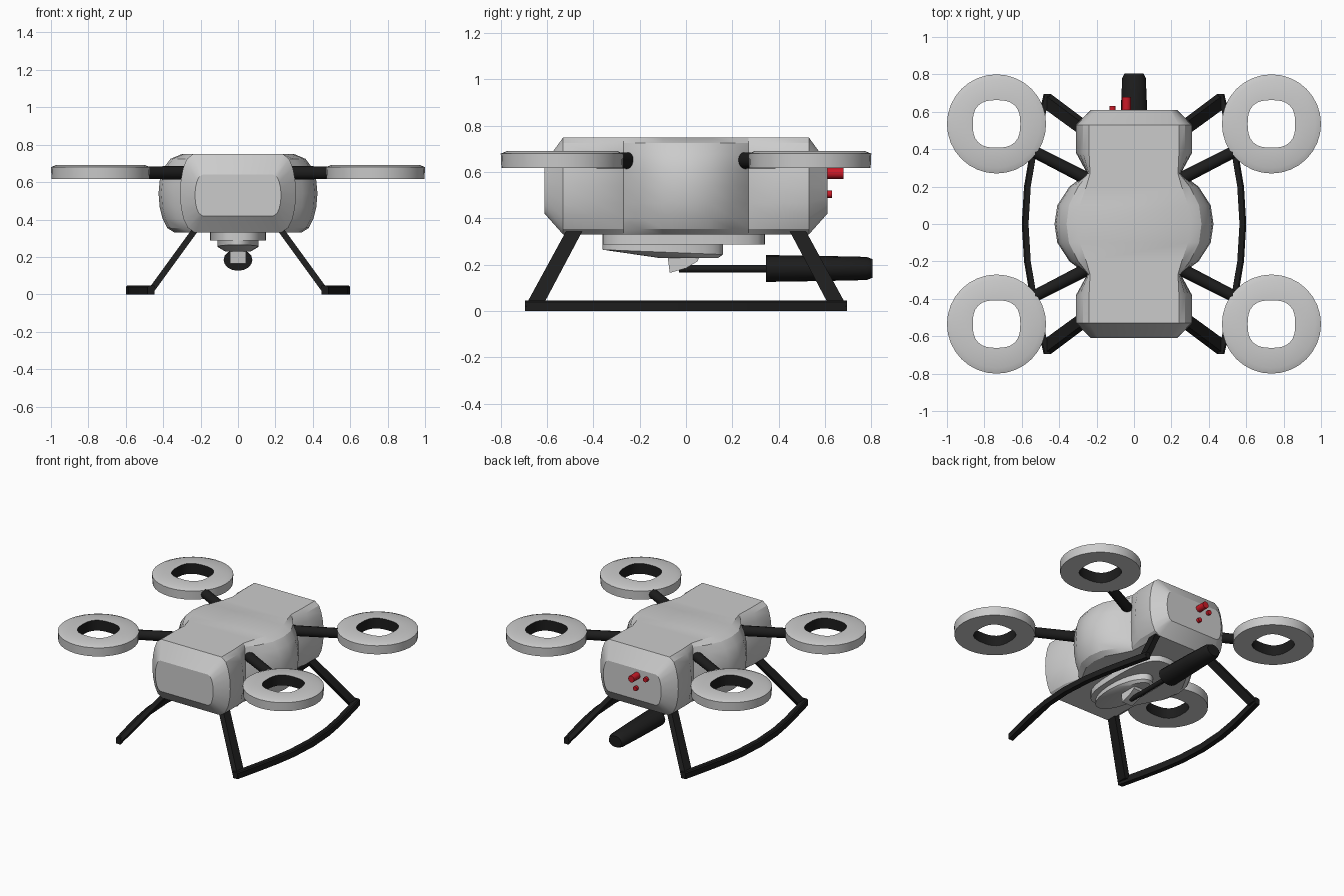
import bpy, bmesh, math
from mathutils import Vector

if "Cube" in bpy.data.objects:
    bpy.data.objects.remove(bpy.data.objects["Cube"])


def material(name, rgb):
    m = bpy.data.materials.new(name)
    m.diffuse_color = (*rgb, 1)
    m.use_nodes = True
    m.node_tree.nodes["Principled BSDF"].inputs["Base Color"].default_value = m.diffuse_color
    return m


BLACK = material("black", (0.012, 0.012, 0.012))
RED = material("red", (0.6, 0.01, 0.02))


def loft(name, rings, mat=None, cyclic=False, angle=32):
    """Skin a list of equal-length point loops; capped unless cyclic."""
    bm = bmesh.new()
    loops = [[bm.verts.new(p) for p in r] for r in rings]
    n = len(loops[0])
    pairs = list(zip(loops, loops[1:]))
    if cyclic:
        pairs.append((loops[-1], loops[0]))
    for a, b in pairs:
        for i in range(n):
            j = (i + 1) % n
            bm.faces.new((a[i], a[j], b[j], b[i]))
    if not cyclic:
        bm.faces.new(loops[0])
        bm.faces.new(loops[-1])
    bmesh.ops.recalc_face_normals(bm, faces=bm.faces)
    me = bpy.data.meshes.new(name)
    bm.to_mesh(me)
    bm.free()
    for p in me.polygons:
        p.use_smooth = True
    me.set_sharp_from_angle(angle=math.radians(angle))
    if mat:
        me.materials.append(mat)
    ob = bpy.data.objects.new(name, me)
    bpy.context.collection.objects.link(ob)
    return ob


def oval(cx, cy, rx, ry, z, n=32, power=2.0):
    """Superellipse outline in the ground plane; z may depend on y."""
    pts = []
    for i in range(n):
        a = 2 * math.pi * i / n
        c, s = math.cos(a), math.sin(a)
        k = (abs(c) ** power + abs(s) ** power) ** (-1 / power)
        y = cy + ry * k * s
        pts.append((cx + rx * k * c, y, z(y) if callable(z) else z))
    return pts


def tube(name, stations, mat, n=16):
    """Tube through (centre, horizontal radius, vertical radius) stations."""
    d = (Vector(stations[-1][0]) - Vector(stations[0][0])).normalized()
    side = d.cross(Vector((0, 0, 1))).normalized()
    up = side.cross(d)
    rings = []
    for c, rh, rv in stations:
        rings.append([Vector(c) + side * rh * math.cos(2 * math.pi * i / n)
                      + up * rv * math.sin(2 * math.pi * i / n) for i in range(n)])
    return loft(name, rings, mat)


# Body: lofted cross-sections with two waists and blunt tapered ends
def section(y, wt, wm, wb, zt, zb):
    half = []
    for t in (1, 0.88, 0.65, 0.35, 0, -0.35, -0.65, -0.88, -1):
        base = wb + (wt - wb) * (t + 1) / 2
        x = base + (wm - base) * math.sqrt(1 - t * t)
        half.append((x, y, (zt + zb) / 2 + t * (zt - zb) / 2))
    return half + [(-x, y, z) for x, y, z in reversed(half)]


side = [(0.61, 0.19, 0.23, 0.19, 0.64, 0.42), (0.53, 0.24, 0.31, 0.23, 0.75, 0.33),
        (0.38, 0.24, 0.31, 0.23, 0.75, 0.33), (0.27, 0.235, 0.25, 0.235, 0.75, 0.33),
        (0.2, 0.255, 0.345, 0.27, 0.75, 0.33), (0.1, 0.29, 0.41, 0.325, 0.75, 0.33)]
sections = [(-s[0], *s[1:]) for s in side]
sections += [(0, 0.3, 0.425, 0.34, 0.75, 0.33)] + side[::-1]
loft("body", [section(*s) for s in sections], angle=28)

# Rotor ducts and arms at the four corners
for sx in (-1, 1):
    for sy in (-1, 1):
        tag = ("front" if sy < 0 else "rear") + ("_left" if sx < 0 else "_right")
        cx, cy = sx * 0.735, sy * 0.535
        duct = loft("rotor_duct_" + tag, [
            oval(cx, cy, 0.127, 0.127, 0.617, power=2.7),
            oval(cx, cy, 0.262, 0.262, 0.617),
            oval(cx, cy, 0.265, 0.265, 0.68),
            oval(cx, cy, 0.235, 0.235, 0.692),
            oval(cx, cy, 0.127, 0.127, 0.692, power=2.7)], cyclic=True)
        duct.data.materials.append(None)
        duct.data.materials.append(BLACK)
        for p in list(duct.data.polygons)[-32:]:
            p.material_index = 1
        tube("rotor_arm_" + tag, [((sx * 0.2, sy * 0.215, 0.65), 0.035, 0.036),
                                  ((sx * 0.53, sy * 0.385, 0.65), 0.032, 0.034)], BLACK, 12)

        # Flat landing leg splayed outwards
        def slab(x0, x1, y0, y1, z):
            return [(sx * x0, sy * y0, z), (sx * x1, sy * y0, z),
                    (sx * x1, sy * y1, z), (sx * x0, sy * y1, z)]
        loft("landing_leg_" + tag, [slab(0.205, 0.245, 0.445, 0.515, 0.35),
                                    slab(0.445, 0.485, 0.62, 0.695, 0.02)], BLACK)

    # Bowed landing skid
    path = [(0.695, 0.465), (0.5, 0.512), (0.36, 0.543), (0.2, 0.57), (0, 0.582)]
    path += [(-y, x) for y, x in path[-2::-1]]
    loft("landing_skid_" + ("left" if sx < 0 else "right"),
         [[(sx * (x + dx), y, z) for dx, z in
           ((-0.018, 0), (0.018, 0), (0.018, 0.04), (0.01, 0.046), (-0.018, 0.046))]
          for y, x in path], BLACK)

# Belly mount and turret
loft("belly_plate", [oval(0, -0.01, 0.15, 0.35, 0.345, power=3),
                     oval(0, -0.01, 0.15, 0.35, 0.288, power=3)])
loft("turret", [oval(0, -0.1, 0.11, 0.26, 0.3),
                oval(0, -0.1, 0.11, 0.26, lambda y: 0.265 - 0.04 * (y + 0.36)),
                oval(0, 0.01, 0.07, 0.13, 0.23)])

# Gun cradle, barrel and muzzle
loft("gun_cradle", [[(x, -0.08, 0.24), (x, 0.06, 0.24), (x, 0.05, 0.215),
                     (x, 0.0, 0.185), (x, -0.07, 0.165)] for x in (-0.042, 0.042)])
tube("gun_barrel", [((0, -0.03, 0.182), 0.016, 0.016), ((0, 0.36, 0.182), 0.016, 0.016)], BLACK)
tube("gun_muzzle", [((0, 0.345, 0.184), 0.077, 0.058), ((0, 0.6, 0.184), 0.071, 0.054),
                    ((0, 0.78, 0.184), 0.063, 0.05), ((0, 0.805, 0.184), 0.05, 0.04)], BLACK)

# Red rear lamps
for name, x, z, r, end in (("large_lamp", -0.04, 0.595, 0.024, 0.68),
                           ("side_lamp", -0.115, 0.59, 0.017, 0.63),
                           ("lower_lamp", -0.035, 0.505, 0.016, 0.63)):
    tube(name, [((x, 0.59, z), r, r), ((x, end, z), r, r)], RED, 12)
